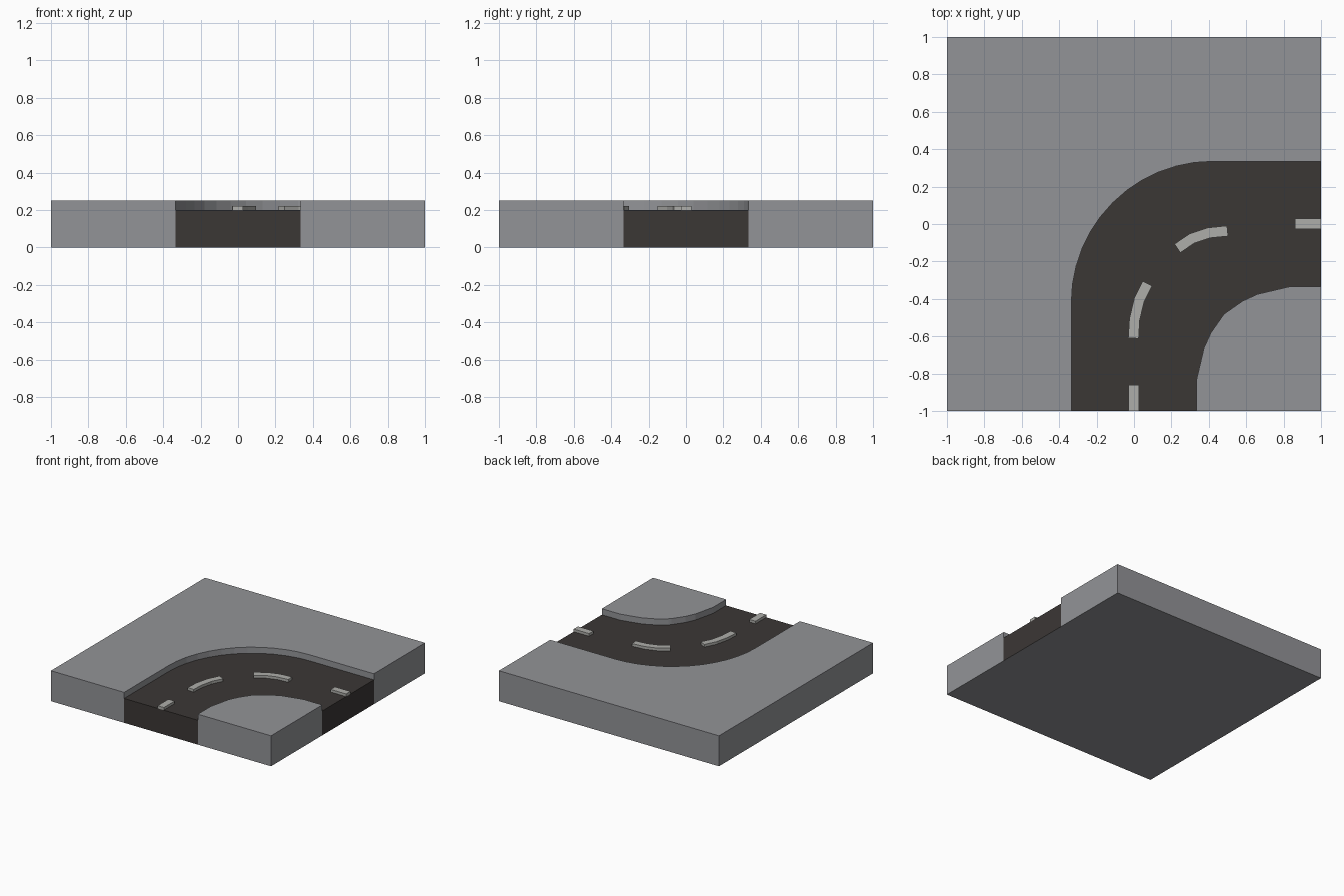
import bpy, bmesh, math
from mathutils import Vector

if "Cube" in bpy.data.objects:
    bpy.data.objects.remove(bpy.data.objects["Cube"])

ROAD_Z, PAVE_Z, PAINT_Z = 0.2, 0.25, 0.222


def material(name, rgb):
    m = bpy.data.materials.new(name)
    m.diffuse_color = (*rgb, 1)
    m.use_nodes = True
    m.node_tree.nodes["Principled BSDF"].inputs["Base Color"].default_value = m.diffuse_color
    return m


PAVE = material("pavement_grey", (0.29, 0.295, 0.31))
ASPHALT = material("asphalt", (0.044, 0.038, 0.036))
PAINT = material("paint", (0.42, 0.42, 0.40))


def on_border(a, b):
    return any(abs(a[i]) > 0.999 and abs(a[i] - b[i]) < 1e-4 for i in (0, 1))


def slab(name, outline, top, inner_z, mat, border_z=0.0):
    """Top face plus walls: tile-border walls drop to border_z, inner ones to inner_z."""
    bm = bmesh.new()
    bm.faces.new([bm.verts.new((x, y, top)) for x, y in outline])
    for a, b in zip(outline, outline[1:] + outline[:1]):
        low = border_z if on_border(a, b) else inner_z
        if low < top:
            bm.faces.new([bm.verts.new(p) for p in
                          ((*a, top), (*a, low), (*b, low), (*b, top))])
    bmesh.ops.remove_doubles(bm, verts=bm.verts, dist=1e-5)
    # Outlines run counter-clockwise, so every face already points outward
    me = bpy.data.meshes.new(name)
    bm.to_mesh(me)
    bm.free()
    me.materials.append(mat)
    ob = bpy.data.objects.new(name, me)
    bpy.context.collection.objects.link(ob)
    return ob


# Kerb lines, both running from the front edge to the right edge
C, R = 0.42, 0.755
outer = [(-0.335, -1.0)]
for i in range(13):
    t = math.pi - i * math.pi / 24
    outer.append((C + R * math.cos(t), -C + R * math.sin(t)))
outer.append((1.0, 0.335))
half = [(0.335, -1.0), (0.335, -0.83), (0.375, -0.66), (0.412, -0.58), (0.475, -0.49)]
inner = half + [(-y, -x) for x, y in reversed(half)]

# Pavements and road bed
slab("outer_pavement", outer + [(1, 1), (-1, 1), (-1, -1)], PAVE_Z, ROAD_Z, PAVE)
slab("inner_pavement", [(1.0, -1.0)] + inner[::-1], PAVE_Z, ROAD_Z, PAVE)
slab("road", inner + outer[::-1], ROAD_Z, ROAD_Z, ASPHALT)

# Walls of the two pavements and the road share one underside
under = slab("underside", [(-1, 1), (1, 1), (1, -1), (-1, -1)], 0.0, 0.0, PAVE)


# Centre line dashes: strips offset either side of a short path
def dash(name, path, half_width=0.028):
    pts = [Vector(p) for p in path]
    left, right = [], []
    for i, p in enumerate(pts):
        d = (pts[min(i + 1, len(pts) - 1)] - pts[max(i - 1, 0)]).normalized()
        n = Vector((-d.y, d.x)) * half_width
        left.append(tuple(p + n))
        right.append(tuple(p - n))
    slab(name, right + left[::-1], PAINT_Z, ROAD_Z, PAINT, ROAD_Z)


dash("dash_front", [(-0.002, -1.0), (-0.002, -0.86)])
dash("dash_curve_front", [(-0.003, -0.61), (0.003, -0.51), (0.028, -0.405), (0.072, -0.318)])
dash("dash_curve_right", [(0.232, -0.13), (0.31, -0.077), (0.4, -0.047), (0.5, -0.037)])
dash("dash_right", [(0.86, 0.002), (1.0, 0.002)])
